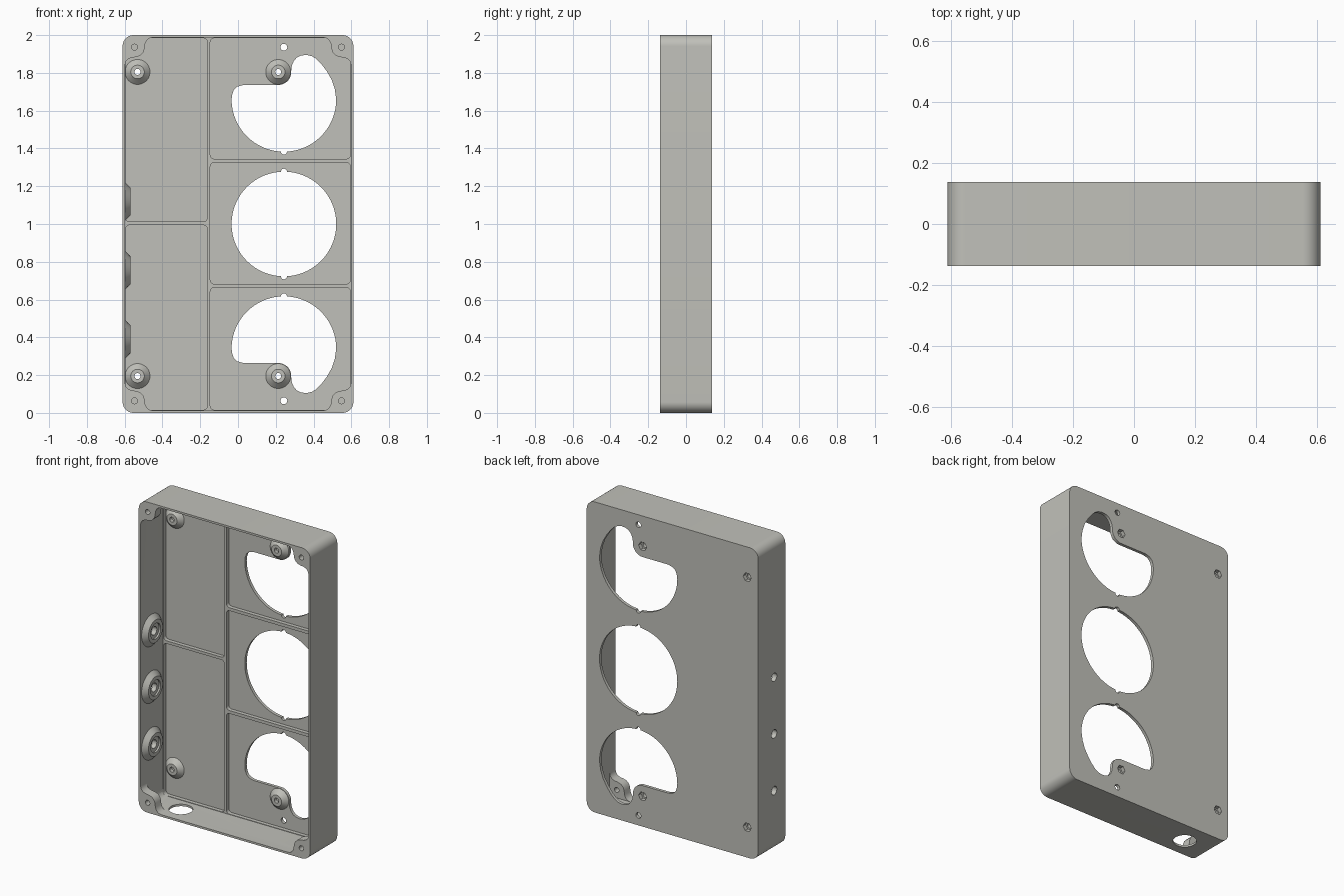
import bpy, bmesh, math
from mathutils import Vector

if "Cube" in bpy.data.objects:
    bpy.data.objects.remove(bpy.data.objects["Cube"])

HX, HY, WALL = 0.611, 0.1375, 0.013      # half width, half depth, wall thickness
FLOOR, RIB = 0.1175, 0.0925              # inner floor level and rib top level (y)
IX, Z0, Z1 = HX - WALL, WALL, 2 - WALL   # inner wall limits

mat = bpy.data.materials.new("warm_grey")
mat.diffuse_color = (0.53, 0.53, 0.49, 1)
mat.use_nodes = True
mat.node_tree.nodes["Principled BSDF"].inputs["Base Color"].default_value = mat.diffuse_color


def circle(cx, cy, r, n=48, a0=0.0, a1=360.0):
    full = abs(a1 - a0) >= 360
    k = n if full else n - 1
    return [(cx + r * math.cos(math.radians(a0 + (a1 - a0) * i / k)),
             cy + r * math.sin(math.radians(a0 + (a1 - a0) * i / k))) for i in range(n)]


def rounded(x0, x1, z0, z1, r, n=9):
    pts = []
    for cx, cz, a in ((x1 - r, z1 - r, 0), (x0 + r, z1 - r, 90),
                      (x0 + r, z0 + r, 180), (x1 - r, z0 + r, 270)):
        pts += circle(cx, cz, r, n, a, a + 90)
    return pts


def prism(name, axis, lo, hi, pts, pts_hi=None):
    """Solid between two outlines along an axis."""
    place = {"x": lambda p, d: (d, p[0], p[1]),
             "y": lambda p, d: (p[0], d, p[1]),
             "z": lambda p, d: (p[0], p[1], d)}[axis]
    bm = bmesh.new()
    a = [bm.verts.new(place(p, lo)) for p in pts]
    b = [bm.verts.new(place(p, hi)) for p in (pts_hi or pts)]
    bm.faces.new(a)
    bm.faces.new(b)
    for i in range(len(a)):
        j = (i + 1) % len(a)
        bm.faces.new((a[i], a[j], b[j], b[i]))
    bmesh.ops.recalc_face_normals(bm, faces=bm.faces)
    me = bpy.data.meshes.new(name)
    bm.to_mesh(me)
    bm.free()
    me.materials.append(mat)
    ob = bpy.data.objects.new(name, me)
    bpy.context.collection.objects.link(ob)
    return ob


def combine(ob, tool, op="DIFFERENCE"):
    m = ob.modifiers.new("bool", "BOOLEAN")
    m.operation, m.solver, m.object = op, "EXACT", tool
    bpy.context.view_layer.objects.active = ob
    bpy.ops.object.modifier_apply(modifier=m.name)
    bpy.data.objects.remove(tool, do_unlink=True)


def cut(axis, lo, hi, pts, pts_hi=None):
    combine(body, prism("cutter", axis, lo, hi, pts, pts_hi))


# Rounded outer box
body = prism("enclosure", "y", -HY, HY, rounded(-HX, HX, 0, 2, 0.058, 13))

# Main cavity behind the corner tabs
cut("y", -0.0775, RIB, rounded(-IX, IX, Z0, Z1, 0.045))

# Mouth of the cavity, leaving a screw tab in each corner
tab = [(0.145, 0), (0.128, 0.004), (0.114, 0.016), (0.106, 0.035), (0.103, 0.06),
       (0.096, 0.08), (0.08, 0.096), (0.06, 0.103), (0.035, 0.106),
       (0.016, 0.114), (0.004, 0.128), (0, 0.145)]
mouth = [(IX - u, Z1 - v) for u, v in reversed(tab)]
mouth += [(-IX + u, Z1 - v) for u, v in tab]
mouth += [(-IX + u, Z0 + v) for u, v in reversed(tab)]
mouth += [(IX - u, Z0 + v) for u, v in tab]
cut("y", -0.2, -0.07, mouth)

# Floor panels separated by low ribs
E = IX - 0.003
for x0, x1, z0, z1 in ((-E, -0.163, 0.016, 0.994), (-E, -0.163, 1.012, 1.984),
                       (-0.147, E, 0.016, 0.663), (-0.147, E, 0.683, 1.325),
                       (-0.147, E, 1.345, 1.984)):
    cut("y", 0.08, FLOOR, rounded(x0, x1, z0, z1, 0.02, 6))

# Conical screw bosses on the floor and cable bosses on the left wall
screws = [(x, z) for x in (-0.532, 0.213) for z in (0.195, 1.805)]
ports = [(-0.025, z) for z in (0.39, 0.755, 1.12)]
for x, z in screws:
    combine(body, prism("boss", "y", 0.1225, 0.0875, circle(x, z, 0.071),
                        circle(x, z, 0.036)), "UNION")
for y, z in ports:
    combine(body, prism("boss", "x", -0.604, -0.569, circle(y, z, 0.108),
                        circle(y, z, 0.073)), "UNION")

# Screw holes with hexagonal nut pockets behind
for x, z in screws:
    cut("y", 0, 0.2, circle(x, z, 0.016, 24))
    cut("y", 0.112, 0.2, circle(x, z, 0.029, 6))

# Cable holes with an inner counterbore
for y, z in ports:
    cut("x", -0.7, -0.5, circle(y, z, 0.027, 32))
    cut("x", -0.58, -0.5, circle(y, z, 0.05))

# Corner tab holes and two small mounting holes
for z in (0.064, 1.936):
    for x in (-0.548, 0.548):
        cut("y", -0.2, -0.05, circle(x, z, 0.016, 24))
    cut("y", 0.05, 0.2, circle(0.243, z, 0.018, 24))

# Large round opening, and two openings that wrap around a boss
R, CX = 0.277, 0.243
cut("y", 0.05, 0.2, circle(CX, 1.0, R, 96))
wrap = circle(CX, 1.66, R, 60, 0, -180)
wrap += [(-0.031, 1.685), (-0.022, 1.71), (-0.004, 1.727), (0.03, 1.736), (0.19, 1.736)]
wrap += circle(0.213, 1.805, 0.069, 14, -95, 5)
wrap += [(0.285, 1.838), (0.295, 1.862), (0.312, 1.882), (0.335, 1.892), (0.362, 1.895),
         (0.39, 1.889), (0.415, 1.874), (0.44, 1.849), (0.468, 1.812), (0.495, 1.765),
         (0.512, 1.715)]
cut("y", 0.05, 0.2, wrap)
cut("y", 0.05, 0.2, [(x, 2 - z) for x, z in wrap])

# Locating notches on the openings
for z in (1.66 - R, 1 + R, 1 - R, 0.34 + R):
    cut("y", 0.05, 0.2, circle(CX, z, 0.016, 20))

# Round cable opening in the bottom wall
cut("z", -0.1, 0.05, circle(-0.40, -0.01, 0.07))

bpy.ops.object.select_all(action="DESELECT")
body.select_set(True)
bpy.context.view_layer.objects.active = body
bpy.ops.object.shade_smooth_by_angle(angle=math.radians(30))
